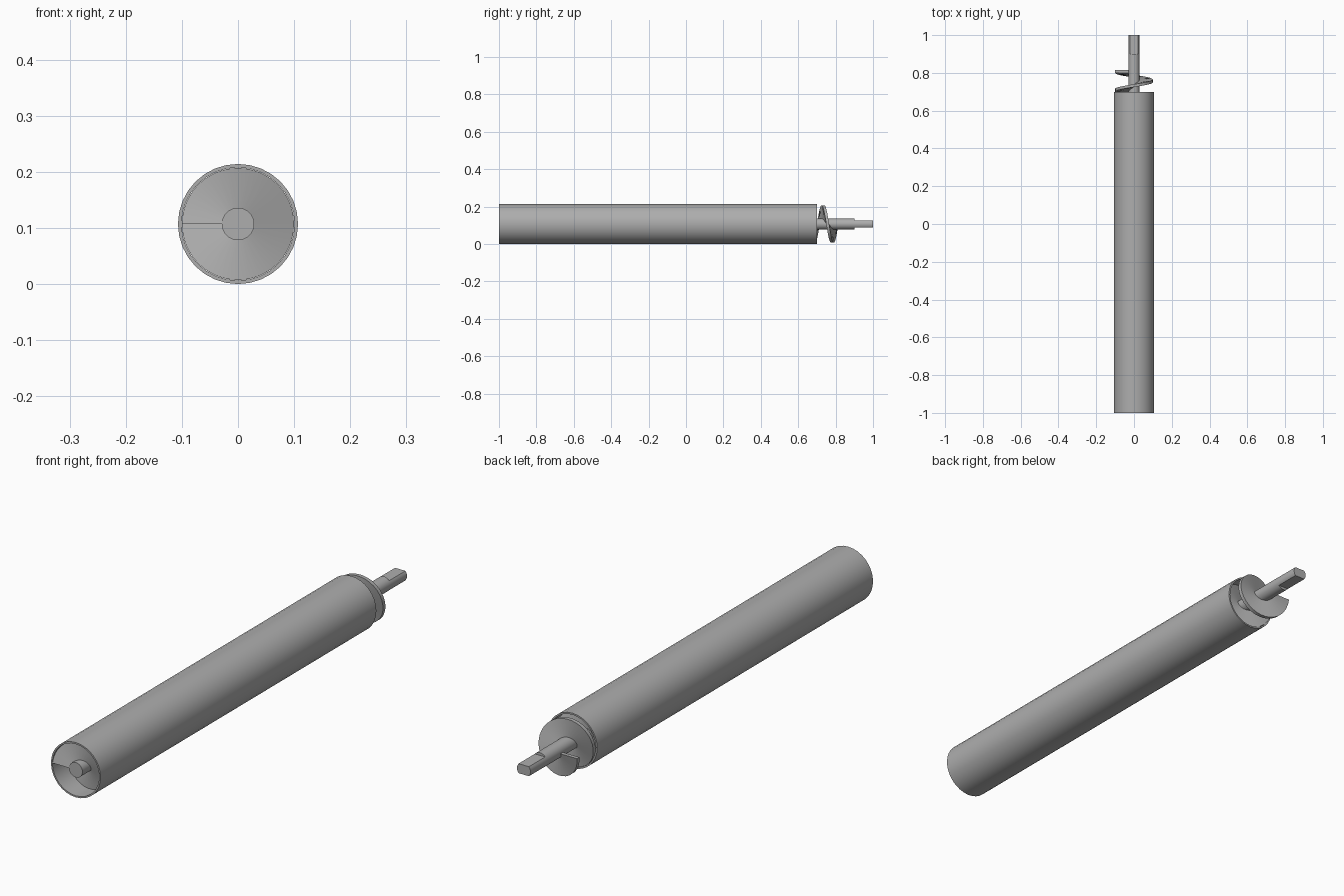
import bpy, bmesh
from math import sin, cos, pi, radians, asin

cube = bpy.data.objects.get("Cube")
if cube:
    bpy.data.objects.remove(cube)

AXIS_Z = 0.107      # height of the long axis
TUBE_R, BORE_R, FLIGHT_R, SHAFT_R = 0.107, 0.1008, 0.1, 0.029
FRONT, TUBE_END, SHAFT_END, BACK = -1.0, 0.7, 0.9, 1.0
STEPS = 32          # segments per full turn

steel = bpy.data.materials.new("grey_steel")
steel.use_nodes = True
grey = (0.42, 0.42, 0.42, 1)
steel.diffuse_color = grey
steel.node_tree.nodes["Principled BSDF"].inputs["Base Color"].default_value = grey


def finish(bm, name):
    bmesh.ops.recalc_face_normals(bm, faces=bm.faces)
    mesh = bpy.data.meshes.new(name)
    bm.to_mesh(mesh)
    bm.free()
    obj = bpy.data.objects.new(name, mesh)
    obj.location.z = AXIS_Z
    mesh.materials.append(steel)
    bpy.context.collection.objects.link(obj)
    bpy.ops.object.select_all(action="DESELECT")
    obj.select_set(True)
    bpy.context.view_layer.objects.active = obj
    bpy.ops.object.shade_smooth_by_angle(angle=radians(35))
    return obj


def sweep(name, section, turns=1, pitch=0.0):
    """Turn a (radius, y) section about the y axis, rising by pitch per turn."""
    bm = bmesh.new()
    closed = pitch == 0
    count = STEPS * turns + (0 if closed else 1)
    rings = []
    for i in range(count):
        a = 2 * pi * i / STEPS
        rings.append([bm.verts.new((-r * cos(a), y + pitch * i / STEPS, r * sin(a)))
                      for r, y in section])
    pairs = list(zip(rings, rings[1:]))
    if closed:
        pairs.append((rings[-1], rings[0]))
    else:
        bm.faces.new(rings[0])
        bm.faces.new(rings[-1])
    n = len(section)
    for a, b in pairs:
        for k in range(n):
            m = (k + 1) % n
            bm.faces.new((a[k], a[m], b[m], b[k]))
    return finish(bm, name)


def prism(name, outline, y0, y1):
    """Extrude an (x, z) outline along y, with capped ends."""
    bm = bmesh.new()
    a, b = [[bm.verts.new((x, y, z)) for x, z in outline] for y in (y0, y1)]
    bm.faces.new(a)
    bm.faces.new(b)
    n = len(outline)
    for k in range(n):
        m = (k + 1) % n
        bm.faces.new((a[k], a[m], b[m], b[k]))
    return finish(bm, name)


def box_section(inner, outer, y0, y1):
    return [(inner, y0), (outer, y0), (outer, y1), (inner, y1)]


# Open-ended casing
sweep("casing_tube", box_section(BORE_R, TUBE_R, FRONT, TUBE_END))

# Spiral blade running through the casing and out of its back
sweep("spiral_flight", box_section(SHAFT_R - 0.002, FLIGHT_R, FRONT, FRONT + 0.015),
      turns=18, pitch=0.1)

# Central round shaft
circle = [(SHAFT_R * cos(2 * pi * i / STEPS), SHAFT_R * sin(2 * pi * i / STEPS))
          for i in range(STEPS)]
prism("shaft", circle, FRONT, SHAFT_END)

# Drive end: round sides with a flat above and below
flat = asin(0.0185 / SHAFT_R)
arc = [flat * (i / 4 - 1) for i in range(9)]
drive = [(SHAFT_R * cos(a + h), SHAFT_R * sin(a + h)) for h in (0, pi) for a in arc]
prism("drive_end", drive, SHAFT_END, BACK)
